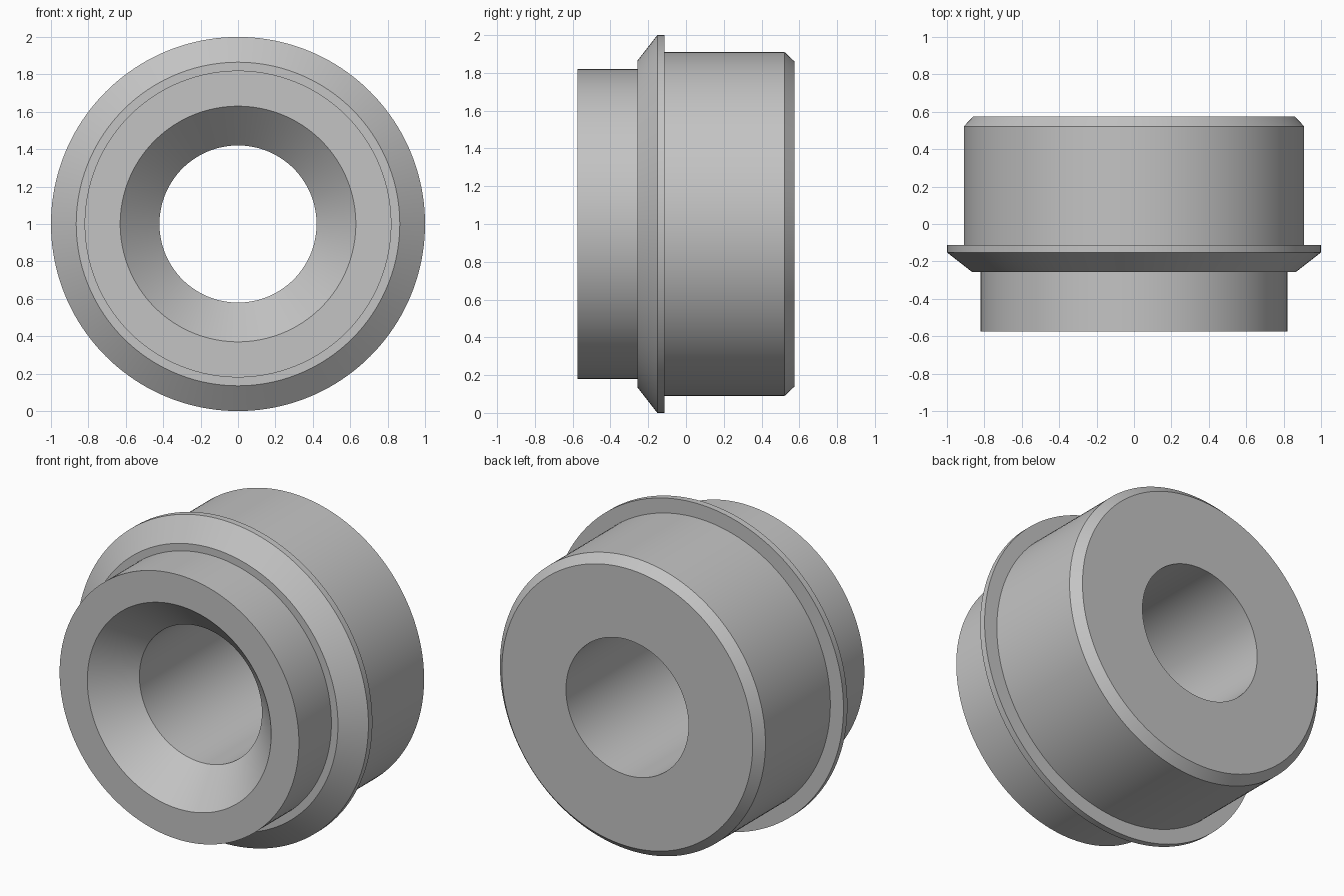
import bpy, bmesh, math

if "Cube" in bpy.data.objects:
    bpy.data.objects.remove(bpy.data.objects["Cube"])

SEGMENTS = 160

# Closed section of the ring as (radius, y), walked around once
PROFILE = [
    (0.63, -0.575), (0.82, -0.575),                  # front face of the collar
    (0.82, -0.257), (0.865, -0.257),                 # step up to the flange
    (1.00, -0.152), (1.00, -0.113), (0.91, -0.113),  # bevelled flange
    (0.91, 0.522), (0.86, 0.575),                    # main body and rear chamfer
    (0.42, 0.575), (0.42, -0.365),                   # straight bore up to the countersink
]

grey = bpy.data.materials.new("light grey metal")
grey.diffuse_color = (0.55, 0.55, 0.55, 1)
grey.use_nodes = True
grey.node_tree.nodes["Principled BSDF"].inputs["Base Color"].default_value = grey.diffuse_color

# Revolve the section around the y axis at z = 1
bm = bmesh.new()
rings = []
for i in range(SEGMENTS):
    a = 2 * math.pi * i / SEGMENTS
    rings.append([bm.verts.new((r * math.sin(a), y, 1 + r * math.cos(a)))
                  for r, y in PROFILE])
n = len(PROFILE)
for i in range(SEGMENTS):
    p, q = rings[i], rings[(i + 1) % SEGMENTS]
    for j in range(n):
        k = (j + 1) % n
        bm.faces.new((p[j], p[k], q[k], q[j]))
bmesh.ops.recalc_face_normals(bm, faces=bm.faces)

mesh = bpy.data.meshes.new("flanged_bushing")
bm.to_mesh(mesh)
bm.free()
mesh.materials.append(grey)
bushing = bpy.data.objects.new("flanged_bushing", mesh)
bpy.context.collection.objects.link(bushing)

# Smooth round walls, crisp edges
bpy.context.view_layer.objects.active = bushing
bushing.select_set(True)
bpy.ops.object.shade_smooth_by_angle(angle=math.radians(25))
